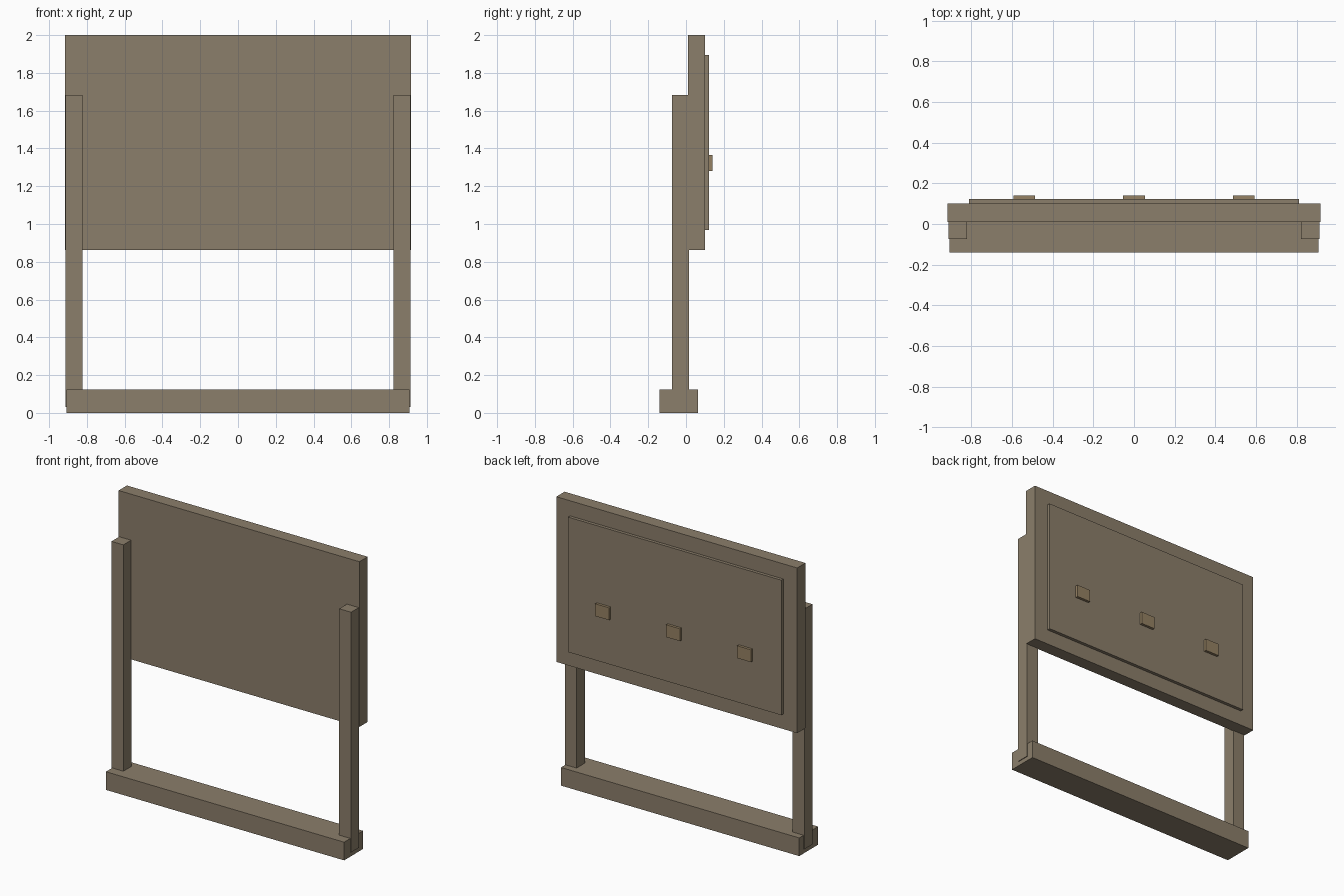
import bpy

if "Cube" in bpy.data.objects:
    bpy.data.objects.remove(bpy.data.objects["Cube"])


def material(name, colour):
    m = bpy.data.materials.new(name)
    m.diffuse_color = (*colour, 1)
    m.use_nodes = True
    m.node_tree.nodes["Principled BSDF"].inputs["Base Color"].default_value = m.diffuse_color
    return m


wood = material("weathered wood", (0.26, 0.21, 0.145))
light_wood = material("light wood", (0.30, 0.22, 0.125))


def box(name, x, y, z, mat):
    """Box from (min, max) ranges on each axis."""
    ranges = (x, y, z)
    bpy.ops.mesh.primitive_cube_add(size=1)
    ob = bpy.context.object
    ob.name = name
    ob.location = [(a + b) / 2 for a, b in ranges]
    ob.scale = [b - a for a, b in ranges]
    bpy.ops.object.transform_apply(location=True, rotation=False, scale=True)
    ob.data.materials.append(mat)
    return ob


# Ground beam
box("base_beam", (-0.907, 0.907), (-0.141, 0.064), (0, 0.125), wood)

# Upright posts, standing just proud of the beam ends
for side, x in (("left", (-0.912, -0.822)), ("right", (0.822, 0.912))):
    box(side + "_post", x, (-0.073, 0.016), (0.03, 1.683), wood)

# Main board and the raised panel on its back
box("board", (-0.917, 0.917), (0.011, 0.101), (0.863, 2.0), wood)
box("raised_panel", (-0.812, 0.812), (0.099, 0.123), (0.967, 1.896), wood)

# Row of small blocks on the panel
for i, x in enumerate((-0.54, 0, 0.54)):
    box(f"panel_block_{i + 1}", (x - 0.053, x + 0.053), (0.121, 0.141),
        (1.28, 1.365), light_wood)
